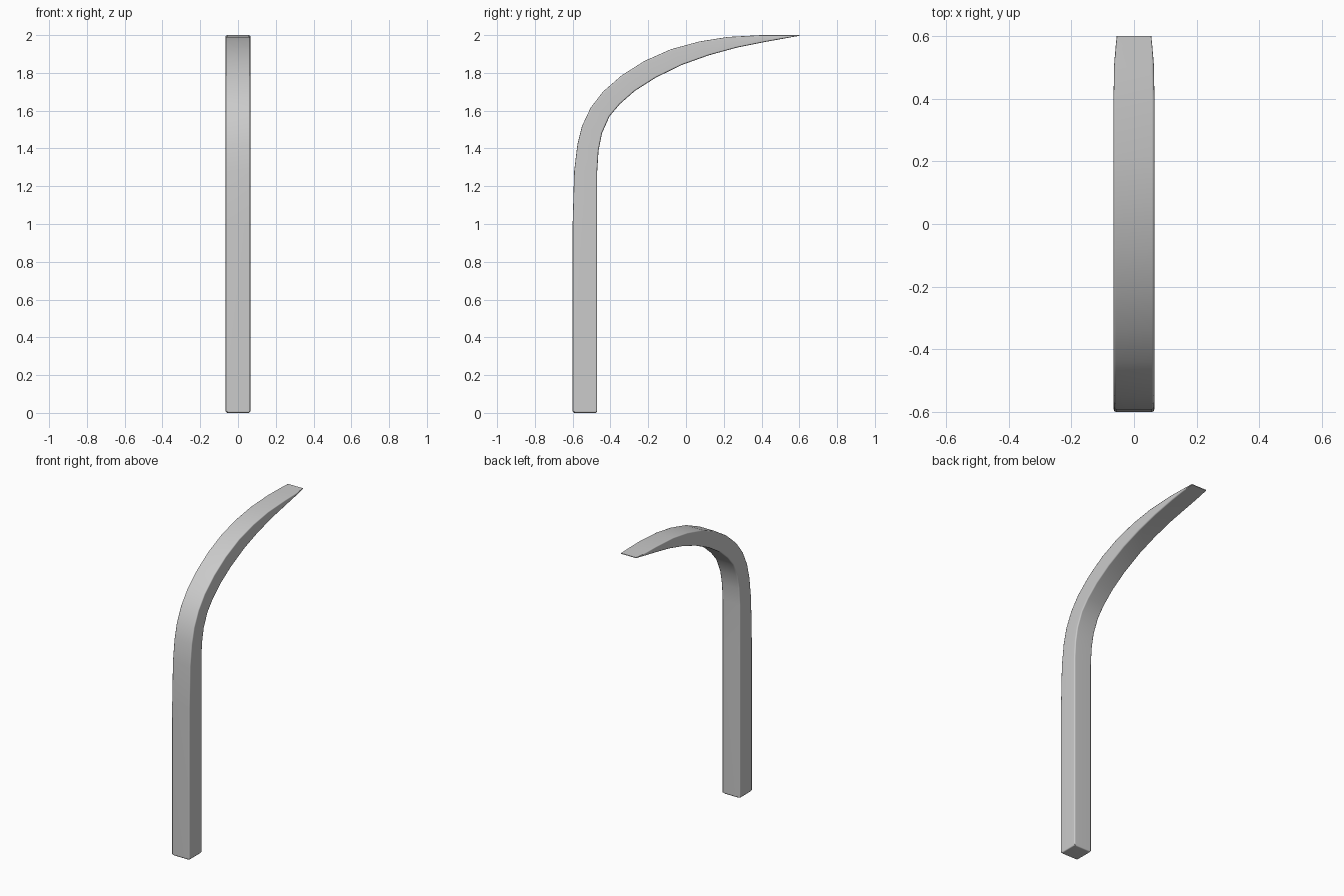
import bpy, bmesh, math
from mathutils import Vector

cube = bpy.data.objects.get("Cube")
if cube:
    bpy.data.objects.remove(cube, do_unlink=True)

grey = bpy.data.materials.new("plain grey")
grey.use_nodes = True
colour = (0.6, 0.6, 0.6, 1)
grey.diffuse_color = colour
grey.node_tree.nodes["Principled BSDF"].inputs["Base Color"].default_value = colour

# Matching points (y, z) along the outer and inner curves, foot to tip
outer = [(-.592, 0), (-.6, .008), (-.6, 1), (-.592, 1.28), (-.575, 1.42), (-.55, 1.52),
         (-.505, 1.615), (-.44, 1.70), (-.34, 1.787), (-.22, 1.863), (-.08, 1.925),
         (.07, 1.966), (.22, 1.99), (.4, 2), (.5, 2), (.57, 2), (.6, 2)]
inner = [(-.478, 0), (-.47, .008), (-.47, 1), (-.47, 1.28), (-.463, 1.39), (-.445, 1.48),
         (-.405, 1.57), (-.35, 1.635), (-.27, 1.705), (-.16, 1.775), (-.02, 1.843),
         (.12, 1.893), (.27, 1.934), (.43, 1.966), (.52, 1.982), (.575, 1.992), (.6, 1.996)]
WIDTH = 0.065


def half_width(i):
    """Narrow the foot edge and the flattened tip."""
    narrow = {0: .008, len(outer) - 3: .002, len(outer) - 2: .007, len(outer) - 1: .010}
    return WIDTH - narrow.get(i, 0)


def section(bm, i):
    """Rectangular ring with small rounded corners."""
    a = Vector((0, *outer[i]))
    b = Vector((0, *inner[i]))
    across = (b - a).normalized()
    thick = (b - a).length
    w = half_width(i)
    r = min(.008, thick * .3)
    ring = []
    for sx, sd, start in ((-1, 1, 180), (1, 1, 270), (1, -1, 0), (-1, -1, 90)):
        centre = (a + b) / 2 + across * sd * (thick / 2 - r) + Vector((sx * (w - r), 0, 0))
        for step in range(3):
            t = math.radians(start + 45 * step)
            ring.append(bm.verts.new(centre + Vector((math.cos(t) * r, 0, 0)) - across * math.sin(t) * r))
    return ring


# Curved post lofted through the sections
bm = bmesh.new()
rings = [section(bm, i) for i in range(len(outer))]
for low, high in zip(rings, rings[1:]):
    for k in range(len(low)):
        n = (k + 1) % len(low)
        bm.faces.new((low[k], low[n], high[n], high[k]))
bm.faces.new(rings[0])
bm.faces.new(rings[-1])
bmesh.ops.recalc_face_normals(bm, faces=bm.faces)

mesh = bpy.data.meshes.new("curved_post")
bm.to_mesh(mesh)
bm.free()
mesh.materials.append(grey)
post = bpy.data.objects.new("curved_post", mesh)
bpy.context.collection.objects.link(post)

# Smooth along the curve, crisp at the ends
bpy.ops.object.select_all(action='DESELECT')
post.select_set(True)
bpy.context.view_layer.objects.active = post
bpy.ops.object.shade_smooth_by_angle(angle=math.radians(50))
weighted = post.modifiers.new("weighted_normals", 'WEIGHTED_NORMAL')
weighted.keep_sharp = True
